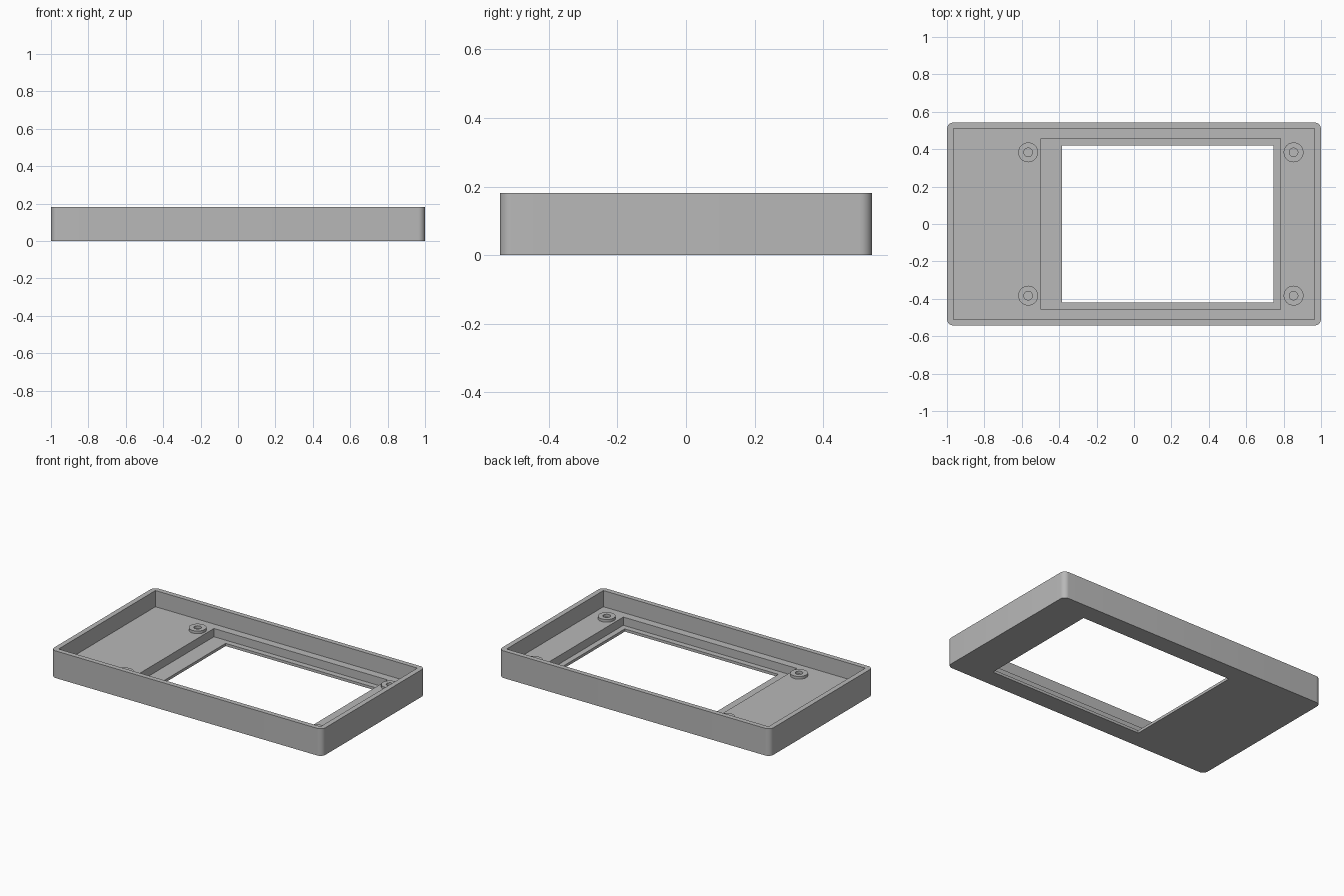
import bpy, bmesh, math

cube = bpy.data.objects.get("Cube")
if cube:
    bpy.data.objects.remove(cube, do_unlink=True)

GREY = (0.48, 0.48, 0.48, 1.0)
mat = bpy.data.materials.new("plain grey")
mat.use_nodes = True
mat.diffuse_color = GREY
bsdf = next(n for n in mat.node_tree.nodes if n.type == 'BSDF_PRINCIPLED')
bsdf.inputs["Base Color"].default_value = GREY


def rect_ring(x0, x1, y, z, r=0.0, steps=8):
    """Rectangle outline with rounded corners; every ring has the same point count."""
    pts = []
    corners = ((x1, y, -1, -1), (x0, y, 1, -1), (x0, -y, 1, 1), (x1, -y, -1, 1))
    for i, (cx, cy, sx, sy) in enumerate(corners):
        for k in range(steps + 1):
            a = math.pi / 2 * (i + k / steps)
            pts.append((cx + sx * r + r * math.cos(a), cy + sy * r + r * math.sin(a), z))
    return pts


def circle_ring(cx, cy, r, z, steps=32):
    turn = 2 * math.pi / steps
    return [(cx + r * math.cos(k * turn), cy + r * math.sin(k * turn), z) for k in range(steps)]


def loft(name, rings, closed=False, cap=False):
    """Skin the rings in order, optionally back to the first or capped at the end."""
    bm = bmesh.new()
    loops = [[bm.verts.new(p) for p in ring] for ring in rings]
    pairs = list(zip(loops, loops[1:]))
    if closed:
        pairs.append((loops[-1], loops[0]))
    for a, b in pairs:
        for i in range(len(a)):
            j = (i + 1) % len(a)
            bm.faces.new((a[i], a[j], b[j], b[i]))
    if cap:
        bm.faces.new(loops[-1])
    bmesh.ops.remove_doubles(bm, verts=bm.verts, dist=1e-5)
    bmesh.ops.recalc_face_normals(bm, faces=bm.faces)
    mesh = bpy.data.meshes.new(name)
    bm.to_mesh(mesh)
    bm.free()
    mesh.materials.append(mat)
    obj = bpy.data.objects.new(name, mesh)
    bpy.context.collection.objects.link(obj)
    bpy.ops.object.select_all(action='DESELECT')
    obj.select_set(True)
    bpy.context.view_layer.objects.active = obj
    bpy.ops.object.shade_smooth_by_angle(angle=math.radians(30))
    return obj


TOP, FLOOR, LEDGE = 0.181, 0.073, 0.018
RADIUS = 0.036

# Tray: outer wall, rim, floor, stepped recess and window opening
outer = (-1.0, 1.0, 0.543)
inner = (-0.966, 0.966, 0.51)
recess = (-0.498, 0.783, 0.458)
window = (-0.386, 0.746, 0.421)
loft("bezel_tray", [
    rect_ring(*outer, 0.0, RADIUS),
    rect_ring(*outer, TOP, RADIUS),
    rect_ring(*inner, TOP),
    rect_ring(*inner, FLOOR),
    rect_ring(*recess, FLOOR),
    rect_ring(*recess, LEDGE),
    rect_ring(*window, LEDGE),
    rect_ring(*window, 0.0),
], closed=True)

# Screw bosses: low discs with a blind hole
BOSS_TOP = FLOOR + 0.018
for side, x in (("right", -0.566), ("left", 0.853)):
    for end, y in (("front", -0.383), ("back", 0.383)):
        loft(f"screw_boss_{end}_{side}", [
            circle_ring(x, y, 0.053, FLOOR - 0.002),
            circle_ring(x, y, 0.053, BOSS_TOP),
            circle_ring(x, y, 0.023, BOSS_TOP),
            circle_ring(x, y, 0.023, FLOOR + 0.001),
        ], cap=True)
